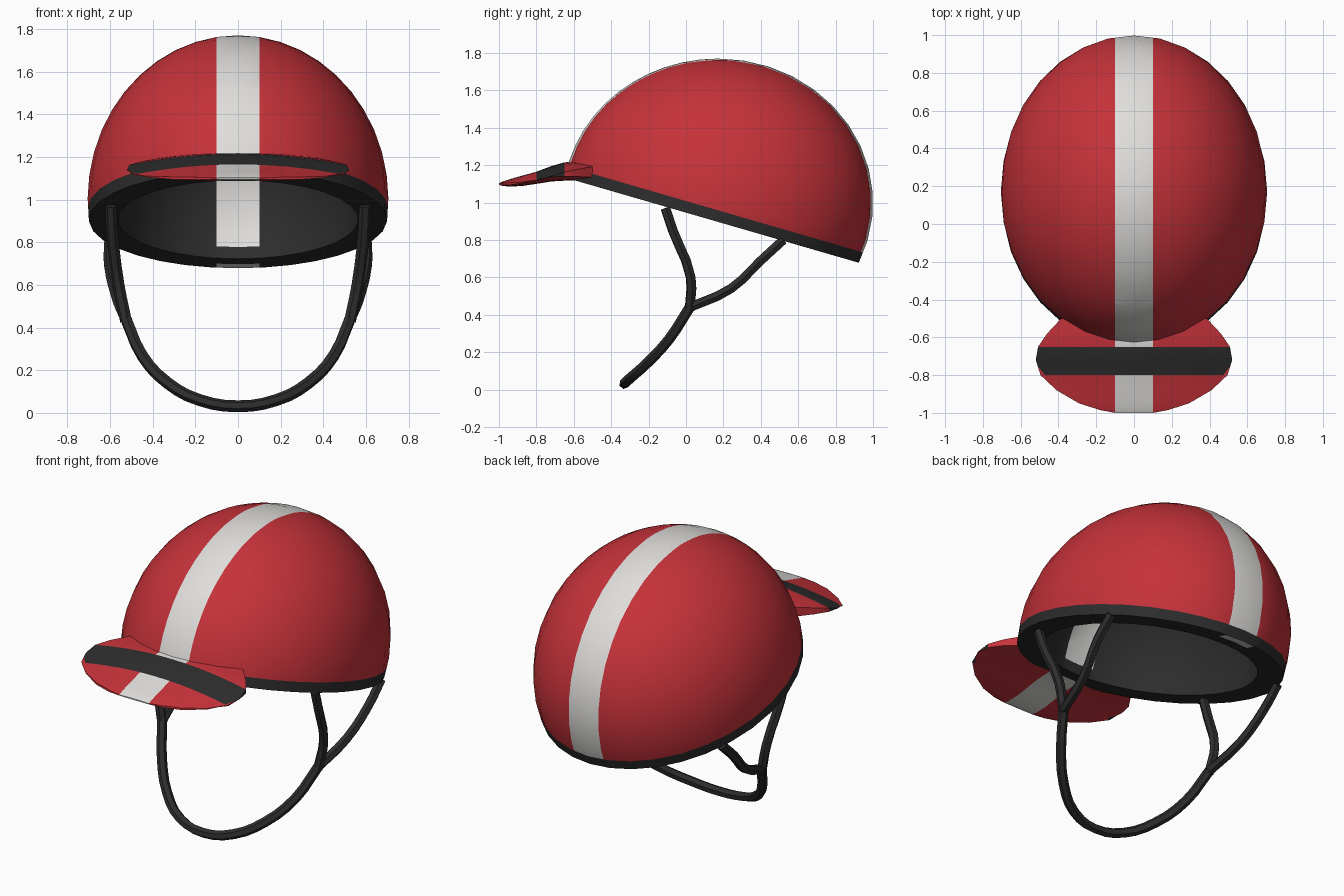
import bpy, bmesh, math
from mathutils import Vector

if "Cube" in bpy.data.objects:
    bpy.data.objects.remove(bpy.data.objects["Cube"])


def material(name, rgb):
    m = bpy.data.materials.new(name)
    m.diffuse_color = (*rgb, 1)
    m.use_nodes = True
    m.node_tree.nodes["Principled BSDF"].inputs["Base Color"].default_value = m.diffuse_color
    return m


RED = material("red", (0.56, 0.032, 0.042))
WHITE = material("white", (0.74, 0.73, 0.71))
BLACK = material("black", (0.026, 0.026, 0.026))
STRIPE = 0.10


def cut(bm, co, no):
    bmesh.ops.bisect_plane(bm, geom=bm.verts[:] + bm.edges[:] + bm.faces[:],
                           dist=1e-5, plane_co=co, plane_no=no)


def finish(bm, name, rule, angle):
    """Cut the centre stripe, colour faces by rule and make the object."""
    for x in (-STRIPE, STRIPE):
        cut(bm, (x, 0, 0), (1, 0, 0))
    bm.normal_update()
    for f in bm.faces:
        f.material_index = rule(f.calc_center_median(), f)
    me = bpy.data.meshes.new(name)
    bm.to_mesh(me)
    bm.free()
    for m in (RED, WHITE, BLACK):
        me.materials.append(m)
    ob = bpy.data.objects.new(name, me)
    bpy.context.collection.objects.link(ob)
    smooth(ob, angle)
    return ob


def smooth(ob, angle):
    bpy.ops.object.select_all(action='DESELECT')
    ob.select_set(True)
    bpy.context.view_layer.objects.active = ob
    bpy.ops.object.shade_smooth_by_angle(angle=math.radians(angle))


def loft(bm, rings):
    for a, b in zip(rings, rings[1:]):
        n = len(a)
        for i in range(n):
            j = (i + 1) % n
            bm.faces.new((a[i], a[j], b[j], b[i]))


# Helmet shell: hollow ellipsoid cut off by a sloping rim plane
C = Vector((0, 0.17, 1.0))
RX, RY, RZ = 0.705, 0.83, 0.77
SLOPE, DROP, INNER = 0.29, -0.103, 0.81
SEG, ROWS = 32, 12
TRIM = 0.062


def above_rim(p):
    return p.z - (C.z + DROP - SLOPE * (p.y - C.y))


def shell_ring(s, t):
    """Ring at fraction t from the rim (0) to the crown (1) at scale s."""
    pts = []
    for i in range(SEG):
        a = 2 * math.pi * i / SEG
        A, B = RZ * s, SLOPE * RY * s * math.sin(a)
        e0 = math.asin(DROP / math.hypot(A, B)) - math.atan2(B, A)
        e = e0 + (math.pi / 2 - e0) * t
        pts.append(C + s * Vector((RX * math.cos(e) * math.cos(a),
                                   RY * math.cos(e) * math.sin(a),
                                   RZ * math.sin(e))))
    return pts


bm = bmesh.new()
levels = [(1, 1 - k / ROWS) for k in range(ROWS + 1)] + [(0.92, 0)]
levels += [(INNER, k / ROWS) for k in range(ROWS + 1)]
loft(bm, [[bm.verts.new(p) for p in shell_ring(s, t)] for s, t in levels])
bmesh.ops.remove_doubles(bm, verts=bm.verts[:], dist=1e-4)
bmesh.ops.recalc_face_normals(bm, faces=bm.faces[:])
cut(bm, C + Vector((0, 0, DROP + TRIM)), (0, SLOPE, 1))


def radius(p):
    d = p - C
    return math.sqrt((d.x / RX) ** 2 + (d.y / RY) ** 2 + (d.z / RZ) ** 2)


def shell_rule(p, f):
    mid = abs(p.x) < STRIPE
    if above_rim(p) < 0.003:              # flat underside of the rim
        return 1 if mid and p.y > 0 and radius(p) > 0.92 else 2
    if above_rim(p) < TRIM:               # black edge trim
        return 2
    if mid:
        return 1
    return 0 if radius(p) > 0.9 else 2    # red outside, black lining


finish(bm, "helmet_shell", shell_rule, 40)

# Visor: lens-shaped peak, rows of (y, half width, top z, bottom z)
rows = [(-0.50, 0.385, 1.222, 1.122), (-0.58, 0.46, 1.22, 1.12),
        (-0.65, 0.508, 1.215, 1.117), (-0.72, 0.52, 1.195, 1.113),
        (-0.80, 0.495, 1.165, 1.10), (-0.88, 0.41, 1.143, 1.088),
        (-0.95, 0.29, 1.123, 1.086), (-0.985, 0.18, 1.111, 1.09),
        (-1.0, 0.10, 1.104, 1.096)]
COLS = 12
bm = bmesh.new()
rings = []
for y, w, top, bot in rows:
    xs = [w * (2 * i / COLS - 1) for i in range(COLS + 1)]
    ring = [(x, y, top - 0.2 * x * x) for x in xs]
    ring += [(x, y, bot + 0.09 * x * x) for x in reversed(xs)]
    rings.append([bm.verts.new(p) for p in ring])
loft(bm, rings)
bm.faces.new(rings[0])
bm.faces.new(rings[-1])
bmesh.ops.recalc_face_normals(bm, faces=bm.faces[:])


def visor_rule(p, f):
    if -0.80 < p.y < -0.65 and f.normal.z > -0.2:
        return 2                          # black band across the top
    return 1 if abs(p.x) < STRIPE else 0


finish(bm, "visor", visor_rule, 40)


# Straps: thin tubes swept along smooth paths
def strap(name, pts, r=0.028):
    cu = bpy.data.curves.new(name, 'CURVE')
    cu.dimensions = '3D'
    cu.bevel_depth = r
    cu.bevel_resolution = 1
    cu.resolution_u = 3
    cu.use_fill_caps = True
    sp = cu.splines.new('BEZIER')
    sp.bezier_points.add(len(pts) - 1)
    for b, p in zip(sp.bezier_points, pts):
        b.co = p
        b.handle_left_type = b.handle_right_type = 'AUTO'
    cu.materials.append(BLACK)
    ob = bpy.data.objects.new(name, cu)
    bpy.context.collection.objects.link(ob)
    bpy.ops.object.select_all(action='DESELECT')
    ob.select_set(True)
    bpy.context.view_layer.objects.active = ob
    bpy.ops.object.convert(target='MESH')
    smooth(bpy.context.view_layer.objects.active, 50)


half = [(0.525, 0.02, 0.44), (0.45, -0.09, 0.27), (0.33, -0.21, 0.14),
        (0.18, -0.30, 0.06)]
strap("chin_strap", half + [(0, -0.33, 0.031)] +
      [(-x, y, z) for x, y, z in reversed(half)])
for side, s in (("right", 1), ("left", -1)):
    strap("front_strap_" + side, [(s * 0.595, -0.11, 0.97), (s * 0.59, -0.07, 0.85),
                                  (s * 0.56, 0.025, 0.60), (s * 0.525, 0.02, 0.43)])
    strap("back_strap_" + side, [(s * 0.60, 0.52, 0.80), (s * 0.60, 0.40, 0.69),
                                 (s * 0.565, 0.24, 0.54), (s * 0.525, 0.02, 0.44)])
